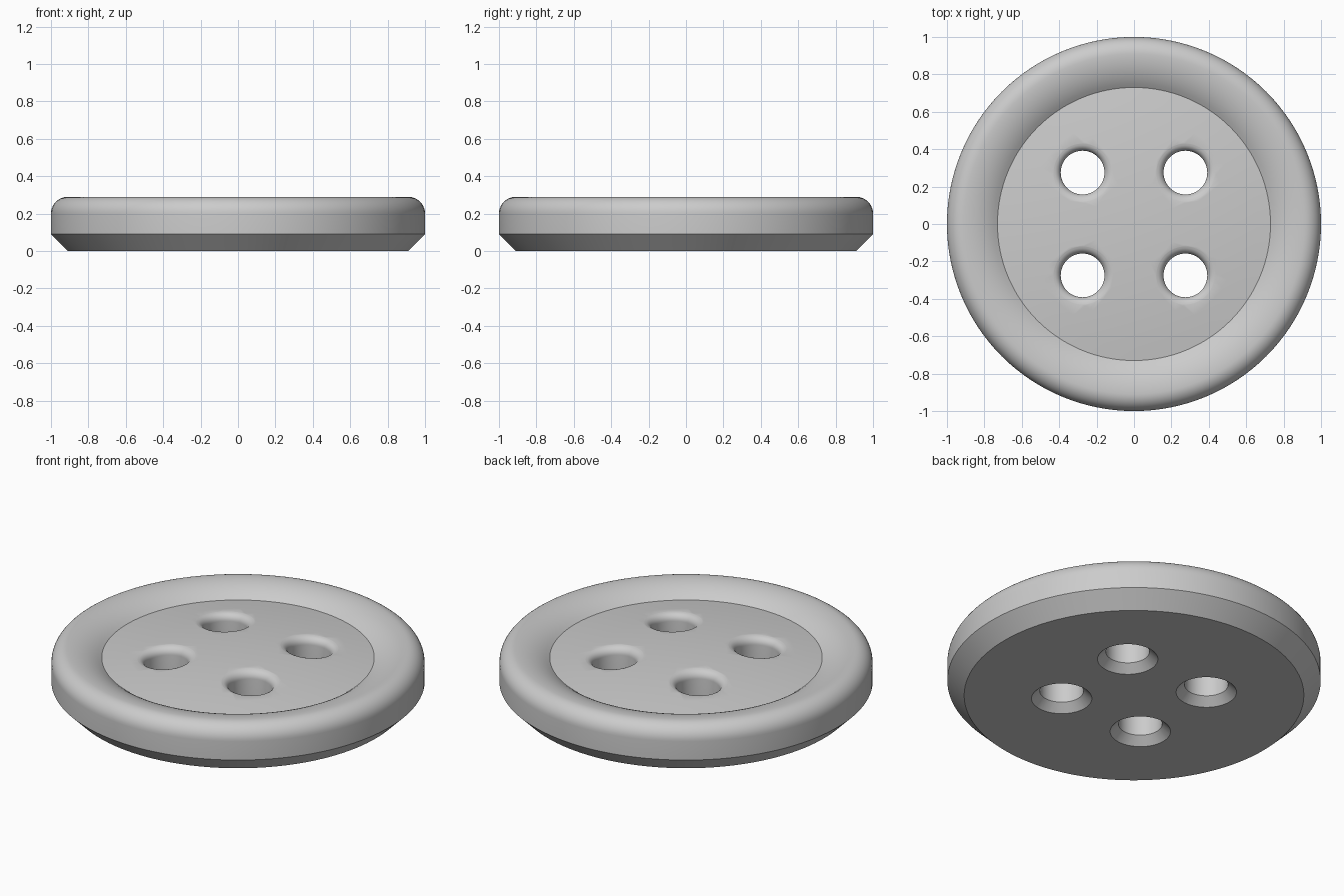
import bpy
import bmesh
from math import sin, cos, pi, radians
from mathutils import Vector

cube = bpy.data.objects.get("Cube")
if cube:
    bpy.data.objects.remove(cube, do_unlink=True)

FLOOR_R, FLOOR_Z, RISE = 0.73, 0.23, 0.05
HOLE_POS, HOLE_R, FILLET = 0.275, 0.117, 0.045


def dome(x, y):
    """Height of the gently domed centre."""
    return FLOOR_Z + RISE * (1 - (x * x + y * y) / FLOOR_R ** 2)


def lathe(bm, profile, steps):
    """Revolve (radius, z) points around z and return the new vertices."""
    part = bmesh.new()
    verts = [part.verts.new((r, 0, z)) for r, z in profile]
    edges = [part.edges.new(pair) for pair in zip(verts, verts[1:])]
    bmesh.ops.spin(part, geom=verts + edges, cent=(0, 0, 0), axis=(0, 0, 1),
                   angle=2 * pi, steps=steps)
    bmesh.ops.remove_doubles(part, verts=part.verts, dist=1e-5)
    bmesh.ops.recalc_face_normals(part, faces=part.faces)
    mesh = bpy.data.meshes.new("lathe_part")
    part.to_mesh(mesh)
    part.free()
    start = len(bm.verts)
    bm.from_mesh(mesh)
    bpy.data.meshes.remove(mesh)
    bm.verts.ensure_lookup_table()
    return bm.verts[start:]


def make_object(name, bm):
    mesh = bpy.data.meshes.new(name)
    bm.to_mesh(mesh)
    bm.free()
    obj = bpy.data.objects.new(name, mesh)
    bpy.context.collection.objects.link(obj)
    return obj


# Button disc: flat base, chamfer, rounded rim, domed centre
profile = [(0, 0), (0.91, 0), (1, 0.09)]
profile += [(0.91 + 0.09 * cos(a), 0.2 + 0.09 * sin(a))
            for a in (radians(90 * i / 10) for i in range(11))]
profile += [(0.91 - 0.3 * sin(a), 0.29 - 0.3 * (1 - cos(a)))
            for a in (radians(36.87 * i / 8) for i in range(1, 9))]
profile += [(r, dome(r, 0)) for r in (FLOOR_R * (1 - i / 10) for i in range(1, 11))]
bm = bmesh.new()
lathe(bm, profile, 128)
button = make_object("button_disc", bm)

# Thread hole cutters: chamfered below, filleted along the dome above
bm = bmesh.new()
lower = [(0, -0.03), (HOLE_R + 0.075, -0.03), (HOLE_R, 0.045)]
arc = [radians(80 * i / 8) for i in range(9)]
upper = [(HOLE_R + FILLET * (1 - cos(a)), 1 - FILLET * (1 - sin(a))) for a in arc]
upper += [(HOLE_R + FILLET, 1.002), (HOLE_R + FILLET, 1.1), (0, 1.1)]
for sx in (-1, 1):
    for sy in (-1, 1):
        for v in lathe(bm, lower + upper, 48):
            v.co += Vector((sx * HOLE_POS, sy * HOLE_POS, 0))
            if v.co.z > 0.5:
                v.co.z += dome(v.co.x, v.co.y) - 1
cutter = make_object("thread_hole_cutter", bm)
cutter.hide_render = True

# Cut the holes, then drop the cutter
bpy.ops.object.select_all(action='DESELECT')
bpy.context.view_layer.objects.active = button
button.select_set(True)
cut = button.modifiers.new("thread_holes", 'BOOLEAN')
cut.operation = 'DIFFERENCE'
cut.solver = 'EXACT'
cut.object = cutter
bpy.ops.object.modifier_apply(modifier=cut.name)
bpy.data.objects.remove(cutter, do_unlink=True)

# Plain grey finish
grey = bpy.data.materials.new("plain_grey")
grey.use_nodes = True
colour = (0.6, 0.6, 0.6, 1)
grey.diffuse_color = colour
grey.node_tree.nodes["Principled BSDF"].inputs["Base Color"].default_value = colour
button.data.materials.clear()
button.data.materials.append(grey)
bpy.ops.object.shade_smooth_by_angle(angle=radians(30))
